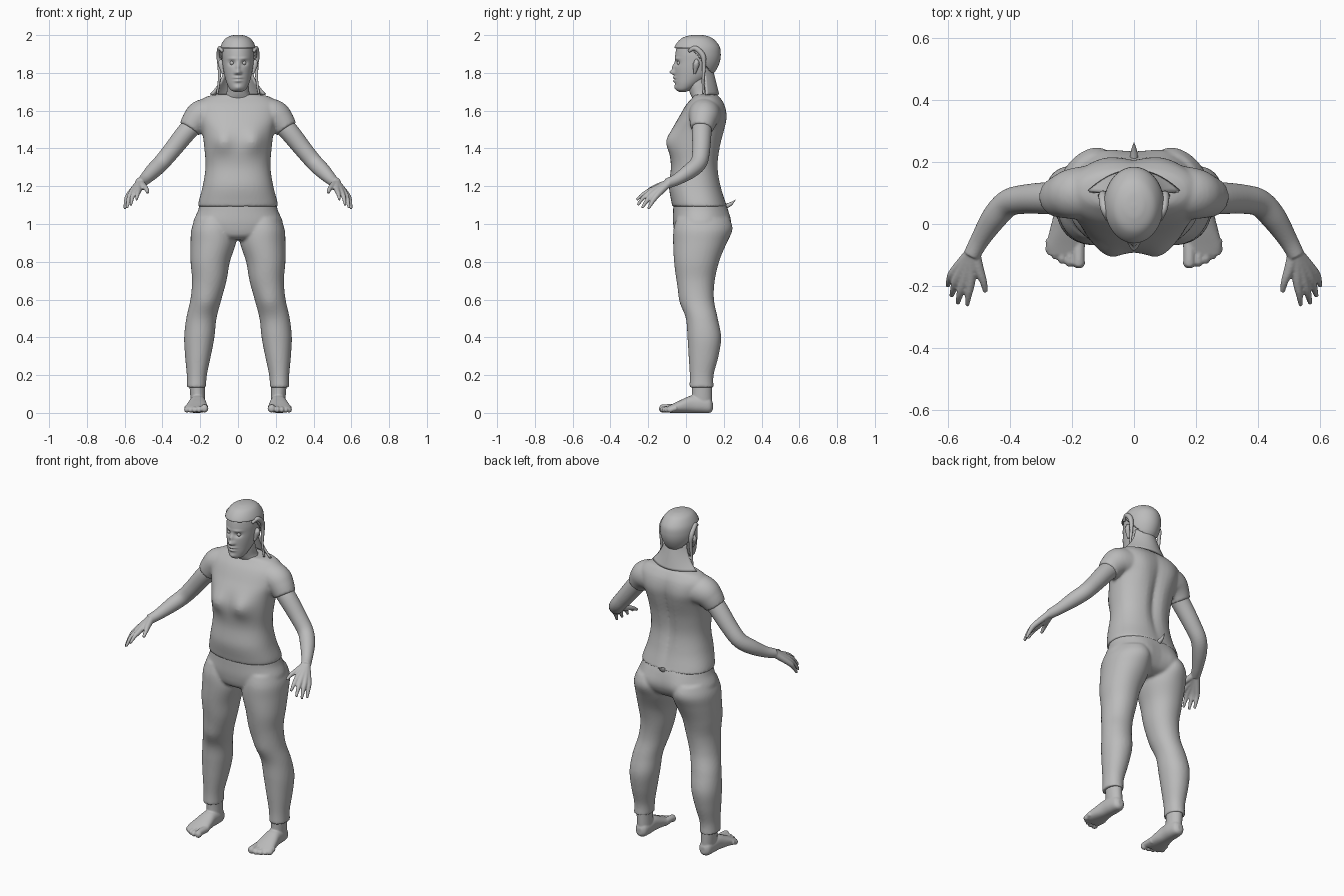
import bpy, bmesh, math
from mathutils import Vector

grey = bpy.data.materials.new("plain_grey")
grey.diffuse_color = (0.5, 0.5, 0.5, 1)
X, Y, Z = Vector((1, 0, 0)), Vector((0, 1, 0)), Vector((0, 0, 1))


def spline(pts, steps):
    """Catmull-Rom interpolation through rings of equal-length tuples."""
    out, n = [], len(pts)
    for i in range(n - 1):
        p = [pts[max(0, min(n - 1, i + k))] for k in (-1, 0, 1, 2)]
        for s in range(steps):
            t = s / steps
            out.append([0.5 * (2 * b + (c - a) * t + (2 * a - 5 * b + 4 * c - d) * t * t
                               + (3 * b - a - 3 * c + d) * t ** 3) for a, b, c, d in zip(*p)])
    return out + [list(pts[-1])]


def loft(bm, rings, axes=None, seg=48, steps=6, power=2.0, side=1):
    """Skin rings (x, y, z, ra, rb); without axes the rings follow the path."""
    path = spline(rings, steps)
    centres = [Vector((r[0] * side, r[1], r[2])) for r in path]
    loops = []
    for i, r in enumerate(path):
        if axes:
            a, b = axes
        else:
            t = (centres[min(i + 1, len(path) - 1)] - centres[max(i - 1, 0)]).normalized()
            a = t.cross(Z).normalized()
            b = a.cross(t)
        loop = []
        for k in range(seg):
            w = 2 * math.pi * k / seg
            c, s = math.cos(w), math.sin(w)
            c = math.copysign(abs(c) ** (2 / power), c)
            s = math.copysign(abs(s) ** (2 / power), s)
            loop.append(bm.verts.new(centres[i] + a * (c * max(r[3], .001)) + b * (s * max(r[4], .001))))
        loops.append(loop)
    for l0, l1 in zip(loops, loops[1:]):
        for k in range(seg):
            bm.faces.new((l0[k], l0[(k + 1) % seg], l1[(k + 1) % seg], l1[k]))
    bm.faces.new(loops[0])
    bm.faces.new(loops[-1])


def column(bm, rows, **kw):
    """Upright loft from rows (x, half width, y front, y back, z)."""
    loft(bm, [(x, (f + b) / 2, z, w, (b - f) / 2) for x, w, f, b, z in rows], axes=(X, Y), **kw)


def tube(bm, pts, **kw):
    loft(bm, [(x, y, z, r, r) for x, y, z, r in pts], **kw)


def bump(bm, centre, radii, offset):
    """Push the surface softly around a point."""
    for v in bm.verts:
        d = sum(((v.co[i] - centre[i]) / radii[i]) ** 2 for i in range(3))
        if d < 9:
            v.co += Vector(offset) * math.exp(-d)


def finish(bm, name, voxel=0, relax=4, thick=0):
    bmesh.ops.recalc_face_normals(bm, faces=bm.faces)
    me = bpy.data.meshes.new(name)
    bm.to_mesh(me)
    bm.free()
    me.materials.append(grey)
    for p in me.polygons:
        p.use_smooth = True
    ob = bpy.data.objects.new(name, me)
    bpy.context.scene.collection.objects.link(ob)
    if thick:
        m = ob.modifiers.new("thickness", 'SOLIDIFY')
        m.thickness, m.offset = thick, 0
    if voxel:
        m = ob.modifiers.new("union", 'REMESH')
        m.mode, m.voxel_size, m.use_smooth_shade = 'VOXEL', voxel, True
        m = ob.modifiers.new("relax", 'SMOOTH')
        m.factor, m.iterations = 0.5, relax
    return ob


# Shirt: torso and short sleeves merged
bm = bmesh.new()
column(bm, [(0, .212, -.072, .22, 1.092), (0, .208, -.078, .21, 1.12), (0, .187, -.09, .187, 1.2),
            (0, .172, -.08, .172, 1.3), (0, .178, -.085, .182, 1.4), (0, .192, -.07, .202, 1.5),
            (0, .215, -.035, .212, 1.57), (0, .215, 0, .203, 1.63), (0, .175, .035, .18, 1.67),
            (0, .12, .045, .165, 1.685)], power=2.3)
for s in (1, -1):
    tube(bm, [(.12, .1, 1.585, .085), (.19, .097, 1.575, .083), (.228, .09, 1.543, .072),
              (.256, .083, 1.503, .06)], side=s)
    bump(bm, (s * .085, -.09, 1.44), (.06, .08, .06), (0, -.034, 0))
    bump(bm, (s * .1, .2, 1.55), (.06, .06, .1), (0, .01, 0))
bump(bm, (0, .19, 1.38), (.03, .08, .2), (0, -.022, 0))
finish(bm, "shirt", .008)

# Small pointed flick at the back of the hem
bm = bmesh.new()
tube(bm, [(0, .2, 1.09, .014), (0, .235, 1.105, .01), (0, .262, 1.128, .001)], seg=12)
finish(bm, "hem_flick")

# Trousers: hips and legs merged
bm = bmesh.new()
column(bm, [(0, .2, -.066, .205, 1.12), (0, .212, -.068, .22, 1.07), (0, .238, -.068, .225, 1.0),
            (0, .2, -.055, .2, .94), (0, .1, -.02, .15, .915)], power=2.2)
for s in (1, -1):
    column(bm, [(.125, .1, -.05, .21, 1.03), (.13, .117, -.066, .228, .97), (.131, .12, -.068, .212, .9),
                (.147, .104, -.063, .175, .8), (.152, .091, -.05, .152, .7), (.17, .082, -.03, .148, .6),
                (.194, .08, 0, .168, .5), (.205, .08, .008, .186, .4), (.212, .068, .014, .172, .3),
                (.218, .053, .02, .146, .2), (.22, .051, .018, .146, .135)], side=s, power=2.1)
    bump(bm, (s * .105, .22, 1.0), (.08, .08, .08), (0, .022, 0))
    bump(bm, (s * .165, -.03, .58), (.05, .05, .06), (0, -.008, 0))
finish(bm, "trousers", .008, 3)

for s, tag in ((1, "left"), (-1, "right")):
    # Arm with palm and fingers
    bm = bmesh.new()
    tube(bm, [(.2, .09, 1.555, .05), (.265, .084, 1.495, .052), (.35, .08, 1.39, .047), (.405, .067, 1.325, .044),
              (.45, .02, 1.28, .041), (.495, -.05, 1.235, .031), (.522, -.1, 1.215, .027)], side=s, seg=32)
    for knuckle, mid, tip in [((.525, -.18, 1.18), (.532, -.225, 1.158), (.537, -.262, 1.128)),
                              ((.547, -.182, 1.17), (.56, -.225, 1.14), (.567, -.256, 1.1)),
                              ((.567, -.172, 1.16), (.58, -.208, 1.122), (.588, -.233, 1.084)),
                              ((.58, -.155, 1.15), (.593, -.18, 1.115), (.6, -.2, 1.08))]:
        tube(bm, [(.522, -.09, 1.217, .02), (*knuckle, .0155), (*mid, .0115), (*tip, .007)],
             side=s, seg=16)
    tube(bm, [(.515, -.09, 1.218, .02), (.5, -.145, 1.2, .017), (.485, -.185, 1.185, .012),
              (.478, -.218, 1.165, .008)], side=s, seg=16)
    finish(bm, tag + "_arm", .0045, 3)

    # Foot with ankle and toes
    bm = bmesh.new()
    column(bm, [(.216, .043, .03, .138, .17), (.215, .04, .032, .138, .12), (.212, .038, .03, .138, .06)], side=s)
    loft(bm, [(.212, .142, .035, .015, .02), (.212, .125, .04, .034, .04), (.212, .08, .045, .042, .046),
              (.214, .03, .046, .045, .046), (.217, -.02, .036, .054, .036), (.22, -.07, .024, .062, .024),
              (.221, -.1, .018, .055, .016)], axes=(X, Z), side=s, power=2.3)
    for x, y, r in ((.178, -.142, .021), (.207, -.137, .016), (.231, -.127, .0155),
                    (.253, -.113, .015), (.271, -.098, .0145)):
        tube(bm, [(x, -.05, .026, r), (x, y + .03, r + .006, r * .9), (x, y + .014, r + .001, r),
                  (x, y, r, r * .5)], side=s, seg=16)
    finish(bm, tag + "_foot", .0045, 3)

    # Ear and hair lock hanging in front of the shoulder
    bm = bmesh.new()
    tube(bm, [(.078, .045, 1.795, .006), (.084, .05, 1.82, .012), (.09, .055, 1.85, .017),
              (.088, .055, 1.872, .006)], side=s, seg=16)
    finish(bm, tag + "_ear")
    bm = bmesh.new()
    tube(bm, [(.084, .015, 1.915, .008), (.095, .05, 1.93, .013), (.1, .09, 1.89, .014), (.098, .095, 1.83, .01),
              (.1, .09, 1.76, .007), (.11, .092, 1.69, .006)], side=s, seg=16)
    finish(bm, tag + "_hair_lock")

# Neck
bm = bmesh.new()
column(bm, [(0, .085, .04, .165, 1.655), (0, .062, .022, .14, 1.69), (0, .056, .008, .125, 1.74),
            (0, .052, .01, .12, 1.78)])
finish(bm, "neck")

# Head with modelled face
bm = bmesh.new()
column(bm, [(0, .018, -.035, .0, 1.7), (0, .04, -.05, .03, 1.711), (0, .057, -.057, .075, 1.74),
            (0, .07, -.06, .125, 1.78), (0, .078, -.061, .152, 1.82), (0, .083, -.058, .168, 1.86),
            (0, .085, -.056, .174, 1.9), (0, .079, -.047, .165, 1.94), (0, .058, -.02, .135, 1.97),
            (0, .02, .03, .08, 1.985)], seg=96, steps=9)
bump(bm, (0, -.06, 1.803), (.015, .05, .012), (0, -.024, 0))
bump(bm, (0, -.06, 1.83), (.01, .05, .022), (0, -.013, 0))
bump(bm, (0, -.06, 1.774), (.022, .05, .008), (0, -.011, 0))
bump(bm, (0, -.06, 1.757), (.018, .05, .007), (0, -.01, 0))
bump(bm, (0, -.065, 1.766), (.022, .05, .003), (0, .007, 0))
bump(bm, (0, -.055, 1.722), (.022, .04, .014), (0, -.008, 0))
for s in (1, -1):
    bump(bm, (s * .032, -.055, 1.852), (.017, .05, .012), (0, .014, 0))
    bump(bm, (s * .032, -.055, 1.876), (.022, .05, .007), (0, -.005, 0))
    bump(bm, (s * .013, -.06, 1.798), (.006, .05, .006), (0, -.006, 0))
finish(bm, "head")
bm = bmesh.new()
for s in (1, -1):
    tube(bm, [(s * .032, -.036, 1.839, .002), (s * .032, -.036, 1.845, .009), (s * .032, -.036, 1.852, .0115),
              (s * .032, -.036, 1.859, .009), (s * .032, -.036, 1.865, .002)], axes=(X, Y), seg=20, steps=4)
finish(bm, "eyes")

# Hair cap: shell over the skull, opened at the face
bm = bmesh.new()
column(bm, [(0, .064, -.06, .135, 1.79), (0, .08, -.066, .158, 1.82), (0, .091, -.066, .175, 1.86),
            (0, .094, -.063, .18, 1.9), (0, .088, -.055, .173, 1.94), (0, .066, -.025, .142, 1.977),
            (0, .035, .015, .105, 1.993), (0, .008, .05, .065, 1.997)], seg=96, steps=9, power=2.0)
cut = [f for f in bm.faces if f.calc_center_median().z < 1.932 - 1.25 * max(0, f.calc_center_median().y - .03)]
bmesh.ops.delete(bm, geom=cut, context='FACES')
finish(bm, "hair_cap", thick=.008)

# Hair fall: flared sheet behind the neck
bm = bmesh.new()
nu, nv = 24, 12
grid = []
for j in range(nv + 1):
    v = j / nv
    row = []
    for i in range(nu + 1):
        u = 2 * i / nu - 1
        w = .07 + .012 * v + .063 * v ** 2
        row.append(bm.verts.new((w * u, .135 + .035 * v - (.04 + .025 * v) * u * u, 1.825 - .14 * v)))
    grid.append(row)
for j in range(nv):
    for i in range(nu):
        bm.faces.new((grid[j][i], grid[j][i + 1], grid[j + 1][i + 1], grid[j + 1][i]))
finish(bm, "hair_fall", thick=.012)
